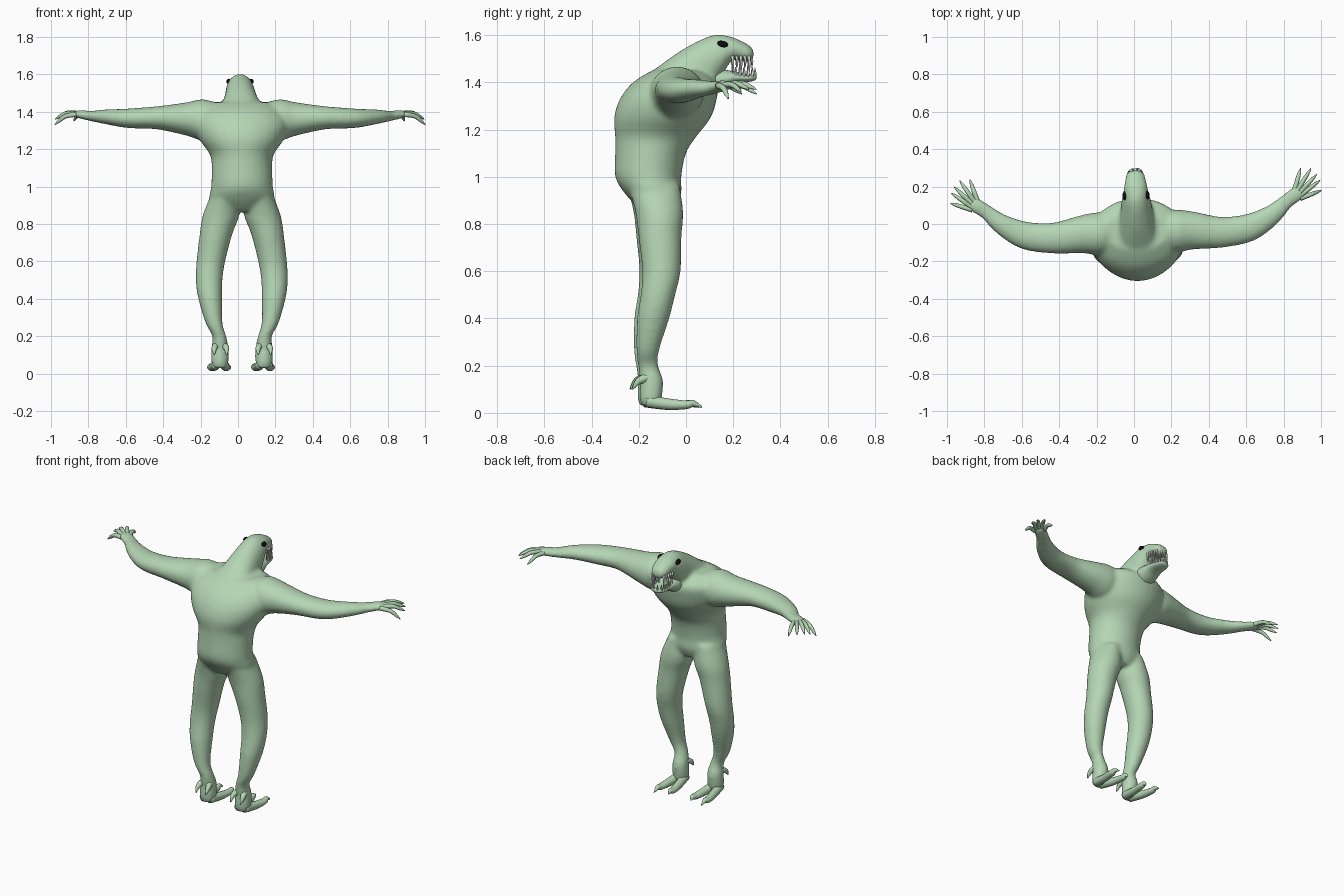
import bpy, bmesh, math
from mathutils import Vector, Matrix

# whole figure is turned slightly about z
PLACE = Matrix.Translation((0.016, 0, 0)) @ Matrix.Rotation(0.035, 4, 'Z')


def material(name, col):
    m = bpy.data.materials.new(name)
    m.diffuse_color = (*col, 1)
    return m


SKIN = material("pale green skin", (0.46, 0.67, 0.46))
TOOTH = material("ivory teeth", (0.75, 0.75, 0.72))
BLACK = material("black eyes", (0.004, 0.004, 0.004))


def spline(rows, steps=4):
    """Catmull-Rom interpolation of section rows."""
    rows = [Vector(r) for r in rows]
    out = []
    for i in range(len(rows) - 1):
        p0, p1 = rows[max(i - 1, 0)], rows[i]
        p2, p3 = rows[i + 1], rows[min(i + 2, len(rows) - 1)]
        for k in range(steps):
            t = k / steps
            out.append(0.5 * (2 * p1 + (p2 - p0) * t + (2 * p0 - 5 * p1 + 4 * p2 - p3) * t * t
                              + (3 * p1 - p0 - 3 * p2 + p3) * t ** 3))
    return out + [rows[-1]]


def loft(bm, rows, plane=None, side=1, n=24, steps=4):
    """Closed tube through rows (x, y, z, radius across, radius up)."""
    secs = spline(rows, steps)
    rings = []
    for i, s in enumerate(secs):
        c = Vector(s[:3])
        if plane == 'Z':
            u, v = Vector((1, 0, 0)), Vector((0, 1, 0))
        elif plane == 'Y':
            u, v = Vector((1, 0, 0)), Vector((0, 0, 1))
        else:
            t = Vector(secs[min(i + 1, len(secs) - 1)][:3]) - Vector(secs[max(i - 1, 0)][:3])
            t.normalize()
            u = t.cross(Vector((0, 0, 1))).normalized()
            v = u.cross(t)
        ring = []
        for k in range(n):
            a = 2 * math.pi * k / n
            p = c + u * s[3] * math.cos(a) + v * s[4] * math.sin(a)
            ring.append(bm.verts.new((p.x * side, p.y, p.z)))
        rings.append(ring)
    for a, b in zip(rings, rings[1:]):
        for k in range(n):
            bm.faces.new((a[k], a[(k + 1) % n], b[(k + 1) % n], b[k]))
    bm.faces.new(rings[0])
    bm.faces.new(rings[-1])


def finish(name, bm, mat):
    bmesh.ops.recalc_face_normals(bm, faces=bm.faces)
    for f in bm.faces:
        f.smooth = True
    me = bpy.data.meshes.new(name)
    bm.to_mesh(me)
    bm.free()
    me.materials.append(mat)
    ob = bpy.data.objects.new(name, me)
    bpy.context.collection.objects.link(ob)
    ob.matrix_world = PLACE
    return ob


# torso, head, arms and legs fused into one smooth skin
bm = bmesh.new()
loft(bm, [(0, -.125, .87, .08, .08), (0, -.14, .93, .17, .12), (0, -.16, 1.0, .165, .14),
          (0, -.15, 1.1, .162, .15), (0, -.128, 1.17, .17, .172), (0, -.1, 1.25, .225, .205),
          (0, -.075, 1.33, .255, .205), (0, -.045, 1.4, .24, .18),
          (0, -.035, 1.45, .17, .11)], 'Z', n=32)
loft(bm, [(0, -.14, 1.35, .14, .1), (0, -.03, 1.4, .108, .13), (0, .06, 1.455, .088, .125),
          (0, .12, 1.49, .08, .112), (0, .165, 1.525, .07, .075), (0, .2, 1.543, .063, .048),
          (0, .25, 1.527, .054, .042), (0, .278, 1.52, .042, .03), (0, .288, 1.518, .024, .016)], 'Y')
for s in (1, -1):
    loft(bm, [(.12, -.05, 1.35, .1, .09), (.21, -.045, 1.358, .115, .11), (.29, -.045, 1.362, .103, .09),
              (.45, -.06, 1.368, .083, .062), (.6, -.04, 1.365, .075, .053), (.72, .022, 1.373, .056, .04),
              (.8, .09, 1.378, .041, .028), (.85, .125, 1.386, .042, .024),
              (.885, .15, 1.388, .038, .017)], None, s)
    loft(bm, [(.09, -.14, .97, .07, .11), (.11, -.117, .85, .098, .102), (.137, -.115, .75, .088, .092),
              (.165, -.11, .6, .077, .082), (.175, -.125, .5, .072, .074), (.17, -.145, .4, .064, .069),
              (.15, -.167, .27, .046, .05), (.122, -.165, .2, .038, .044), (.118, -.15, .14, .046, .05),
              (.118, -.153, .07, .048, .049), (.118, -.155, .03, .04, .042)], 'Z', s)
body = finish("body", bm, SKIN)
rm = body.modifiers.new("fuse", 'REMESH')
rm.mode = 'VOXEL'
rm.voxel_size = 0.01
rm.use_smooth_shade = True
sm = body.modifiers.new("soften", 'SMOOTH')
sm.factor = 0.5
sm.iterations = 16

# lower jaw
bm = bmesh.new()
loft(bm, [(0, .05, 1.4, .07, .07), (0, .14, 1.408, .066, .05), (0, .2, 1.42, .056, .027),
          (0, .26, 1.418, .046, .017), (0, .288, 1.42, .034, .013), (0, .298, 1.421, .018, .007)], 'Y')
finish("lower_jaw", bm, SKIN)

# fingers: five arched, tapering digits per hand
bm = bmesh.new()
tips = [(.885, .268, 1.35), (.94, .265, 1.37), (.97, .232, 1.37), (.987, .2, 1.36), (.992, .145, 1.33)]
for s in (1, -1):
    for i, tip in enumerate(tips):
        a = Vector((.845 + .008 * i, .142 - .009 * i, 1.386))
        b = Vector(tip)
        m = a.lerp(b, .5) + Vector((0, 0, .018))
        q = a.lerp(b, .8) + Vector((0, 0, .009))
        loft(bm, [(*a, .014, .014), (*m, .012, .012), (*q, .009, .009), (*b, .002, .002)], None, s, 10, 3)
finish("fingers", bm, SKIN)

# toes: two forward, two short spurs behind each ankle
bm = bmesh.new()
for s in (1, -1):
    for x, y in ((.16, .062), (.075, .04)):
        k = .118 + (x - .118) * .45
        loft(bm, [(k, -.17, .05, .026, .026), (.118 + (x - .118) * .75, -.08, .037, .024, .024),
                  (x, -.005, .034, .022, .018), (x, .025, .04, .014, .014),
                  (x, y, .024, .003, .003)], None, s, 12)
    for x in (.085, .15):
        loft(bm, [(.118 + (x - .118) * .6, -.165, .15, .02, .02), (x, -.205, .135, .015, .015),
                  (x, -.232, .1, .003, .003)], None, s, 10)
finish("toes", bm, SKIN)

# teeth along both jaws
bm = bmesh.new()


def tooth(x, y, z0, z1, r=.0065):
    mid = (z0 + z1) / 2
    loft(bm, [(x, y, z0, r, r), (x, y + .003, mid, r * .7, r * .7), (x, y + .002, z1, .0008, .0008)], 'Z', 1, 8, 2)


for s in (1, -1):
    for i in range(5):
        t = i / 4
        tooth(s * (.05 - .012 * t * t), .195 + .07 * t, 1.512, (1.44, 1.462)[i % 2])
        tooth(s * (.044 - .013 * t * t), .208 + .07 * t, 1.422, (1.465, 1.48)[i % 2])
    tooth(s * .014, .277, 1.512, 1.462)
    tooth(s * .012, .29, 1.418, 1.462)
finish("teeth", bm, TOOTH)

# eyes
bm = bmesh.new()
for s in (1, -1):
    mat = (Matrix.Translation((s * .061, .153, 1.562)) @ Matrix.Rotation(-.25, 4, 'X')
           @ Matrix.Diagonal((.012, .023, .014, 1)))
    bmesh.ops.create_uvsphere(bm, u_segments=16, v_segments=10, radius=1, matrix=mat)
finish("eyes", bm, BLACK)
